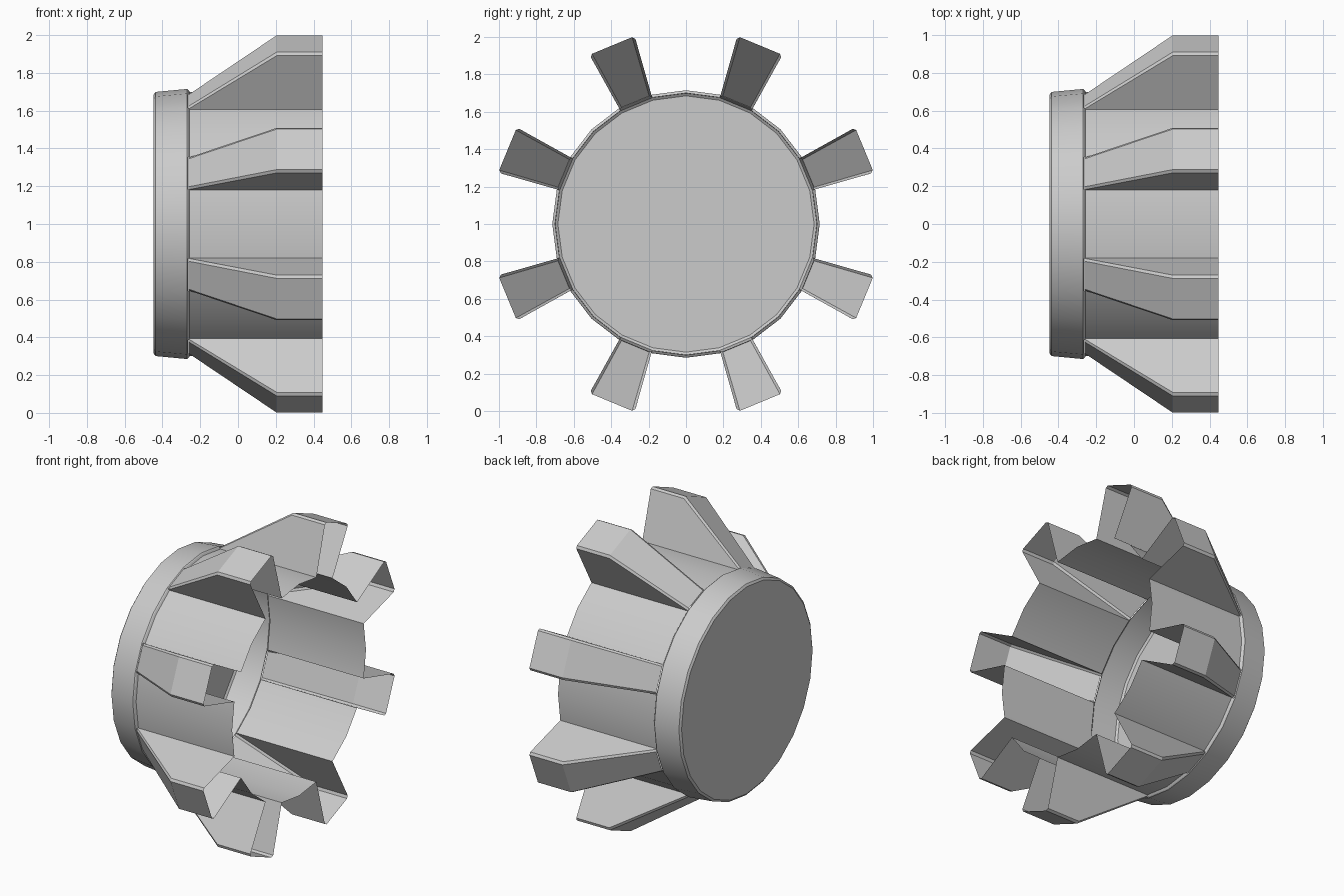
import bpy, bmesh, math
from mathutils import Vector

if "Cube" in bpy.data.objects:
    bpy.data.objects.remove(bpy.data.objects["Cube"])

N = 24
STEP = 2 * math.pi / N
R = 0.70
END = 0.447


def ring(x, r, k):
    """Corner k of the 24-sided section at x."""
    a = k * STEP
    return Vector((x, r * math.sin(a), 1 + r * math.cos(a)))


def fin_pt(x, r, t, a):
    """Point at radial distance r and sideways offset t of the fin at angle a."""
    s, c = math.sin(a), math.cos(a)
    return Vector((x, r * s + t * c, 1 + r * c - t * s))


def face(bm, pts, ref):
    """Add a face whose normal points away from ref."""
    f = bm.faces.new([bm.verts.new(p) for p in pts])
    f.normal_update()
    if f.normal.dot(f.calc_center_median() - ref) < 0:
        f.normal_flip()


def finish(bm, name):
    bmesh.ops.remove_doubles(bm, verts=bm.verts, dist=0.0005)
    me = bpy.data.meshes.new(name)
    bm.to_mesh(me)
    bm.free()
    ob = bpy.data.objects.new(name, me)
    bpy.context.collection.objects.link(ob)
    bpy.ops.object.select_all(action='DESELECT')
    ob.select_set(True)
    bpy.context.view_layer.objects.active = ob
    bpy.ops.object.shade_smooth_by_angle(angle=math.radians(28))


# closed end cap with flared rim
bm = bmesh.new()
rim = [(-END, 0.685), (-0.437, 0.699), (-0.27, 0.715), (-0.264, 0.711)]
centre = Vector((-0.35, 0, 1))
face(bm, [ring(*rim[0], k) for k in range(N)], centre)
for (x0, r0), (x1, r1) in zip(rim, rim[1:]):
    for k in range(N):
        face(bm, [ring(x0, r0, k), ring(x1, r1, k),
                  ring(x1, r1, (k + 1) % N), ring(x0, r0, (k + 1) % N)], centre)
finish(bm, "end_cap")

# thin wall panels between the fins
bm = bmesh.new()
wall = [(-0.264, 0.711), (-0.256, R), (END, R)]
for k in range(N):
    if k % 3 != 1:
        for (x0, r0), (x1, r1) in zip(wall, wall[1:]):
            face(bm, [ring(x0, r0, k), ring(x1, r1, k),
                      ring(x1, r1, k + 1), ring(x0, r0, k + 1)], Vector(((x0 + x1) / 2, 0, 1)))
finish(bm, "wall_panels")

# hollow fins, open at the end and towards the inside
bm = bmesh.new()
# x, top distance, top half width, shoulder distance, shoulder half width
secs = [(-0.262, 0.708, 0.080, 0.697, 0.092),
        (0.205, 1.033, 0.116, 1.018, 0.129),
        (END, 1.033, 0.116, 1.018, 0.129)]
for k in range(1, N, 3):
    a = (k + 0.5) * STEP
    ref = fin_pt(0.3, 0.75, 0, a)
    for s0, s1 in zip(secs, secs[1:]):
        top0, top1 = [[fin_pt(s[0], s[1], t * s[2], a) for t in (-1, 1)] for s in (s0, s1)]
        face(bm, [top0[0], top0[1], top1[1], top1[0]], ref)
        for i, sd in enumerate((-1, 1)):
            face(bm, [top0[i], top1[i], fin_pt(s1[0], s1[3], sd * s1[4], a),
                      fin_pt(s0[0], s0[3], sd * s0[4], a)], ref)
    for sd, corner in ((-1, k), (1, k + 1)):
        side = [fin_pt(s[0], s[3], sd * s[4], a) for s in secs]
        face(bm, side + [ring(END, R, corner), ring(-0.256, R, corner)], ref)
finish(bm, "fins")
